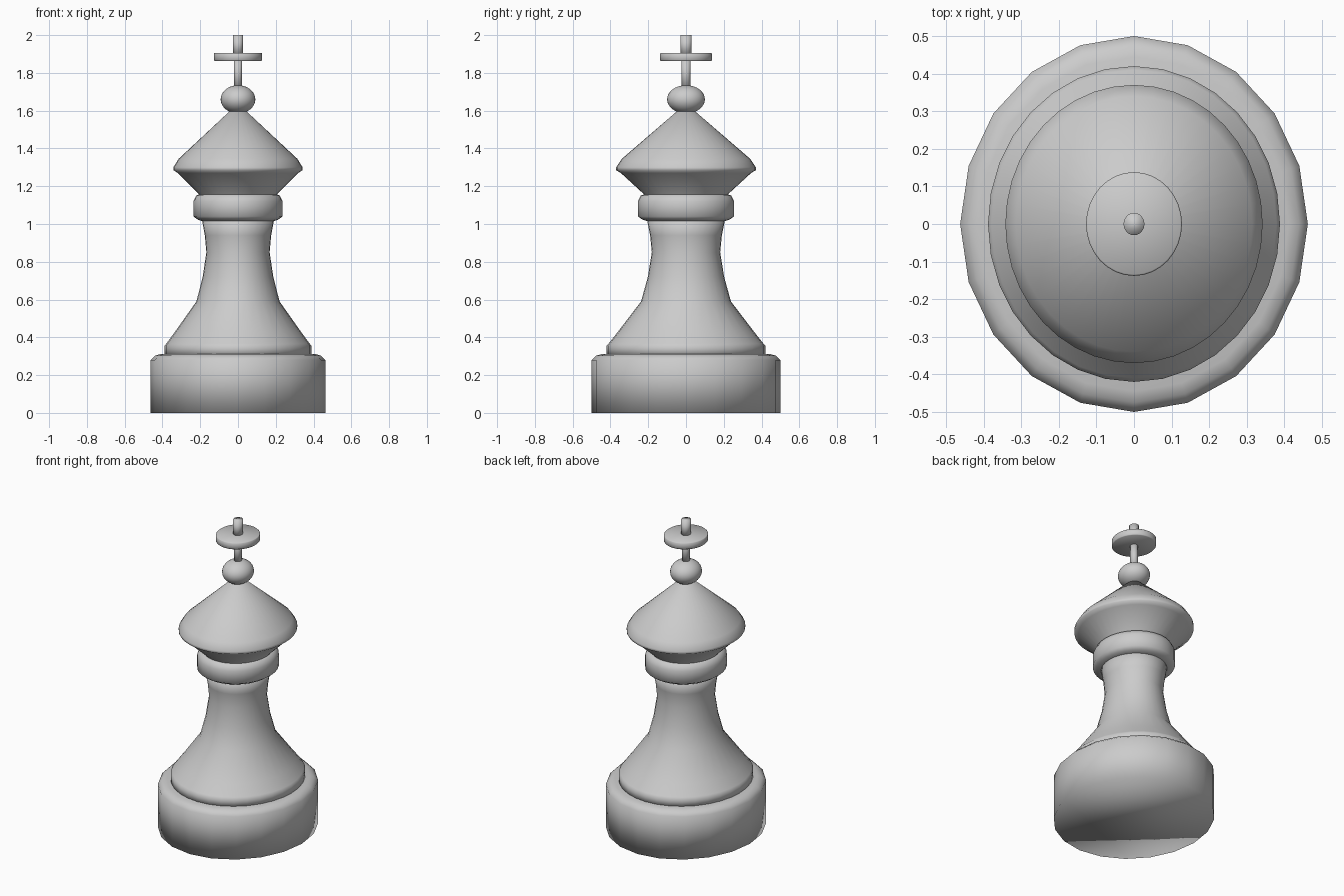
import bpy, bmesh
from math import sin, cos, tau

if "Cube" in bpy.data.objects:
    bpy.data.objects.remove(bpy.data.objects["Cube"])

X_SCALE = 0.925  # footprint is slightly narrower across x


def lathe(name, profile, sides):
    """Revolve (radius, z) points listed bottom to top, capped at both ends."""
    bm = bmesh.new()
    rings = []
    for r, z in profile:
        rings.append([bm.verts.new((r * X_SCALE * cos(tau * i / sides),
                                    r * sin(tau * i / sides), z))
                      for i in range(sides)])
    for a, b in zip(rings, rings[1:]):
        for i in range(sides):
            j = (i + 1) % sides
            bm.faces.new((a[i], a[j], b[j], b[i]))
    bm.faces.new(rings[0][::-1])
    bm.faces.new(rings[-1])
    for f in bm.faces:
        f.smooth = True
    mesh = bpy.data.meshes.new(name)
    bm.to_mesh(mesh)
    bm.free()
    obj = bpy.data.objects.new(name, mesh)
    bpy.context.collection.objects.link(obj)
    return obj


# Heavy foot with rounded upper edge
lathe("base", [(0.5, 0), (0.5, 0.28), (0.475, 0.303), (0.445, 0.312)], 20)

# Flared, waisted column
lathe("column", [(0.42, 0.30), (0.42, 0.355), (0.41, 0.367), (0.36, 0.43),
                 (0.238, 0.59), (0.202, 0.72), (0.181, 0.85),
                 (0.19, 0.94), (0.21, 1.04)], 32)

# Rounded collar
lathe("collar", [(0.205, 1.015), (0.23, 1.023), (0.255, 1.04), (0.255, 1.12),
                 (0.24, 1.15), (0.215, 1.16)], 32)

# Flared head with conical top
lathe("head", [(0.215, 1.145), (0.225, 1.16), (0.345, 1.27), (0.37, 1.285),
               (0.37, 1.30), (0.34, 1.345), (0.05, 1.595)], 40)

# Ball above the head
bpy.ops.mesh.primitive_uv_sphere_add(segments=32, ring_count=16, radius=1,
                                     location=(0, 0, 1.66))
ball = bpy.context.object
ball.name = "ball"
ball.scale = (0.092, 0.1, 0.075)
bpy.ops.object.shade_smooth()

# Finial: thin stem, flat disc and top pin
lathe("stem", [(0.024, 1.71), (0.024, 1.88)], 24)
lathe("disc", [(0.134, 1.863), (0.138, 1.867), (0.138, 1.902), (0.134, 1.906)], 32)
lathe("pin", [(0.03, 1.89), (0.03, 2.0)], 24)
